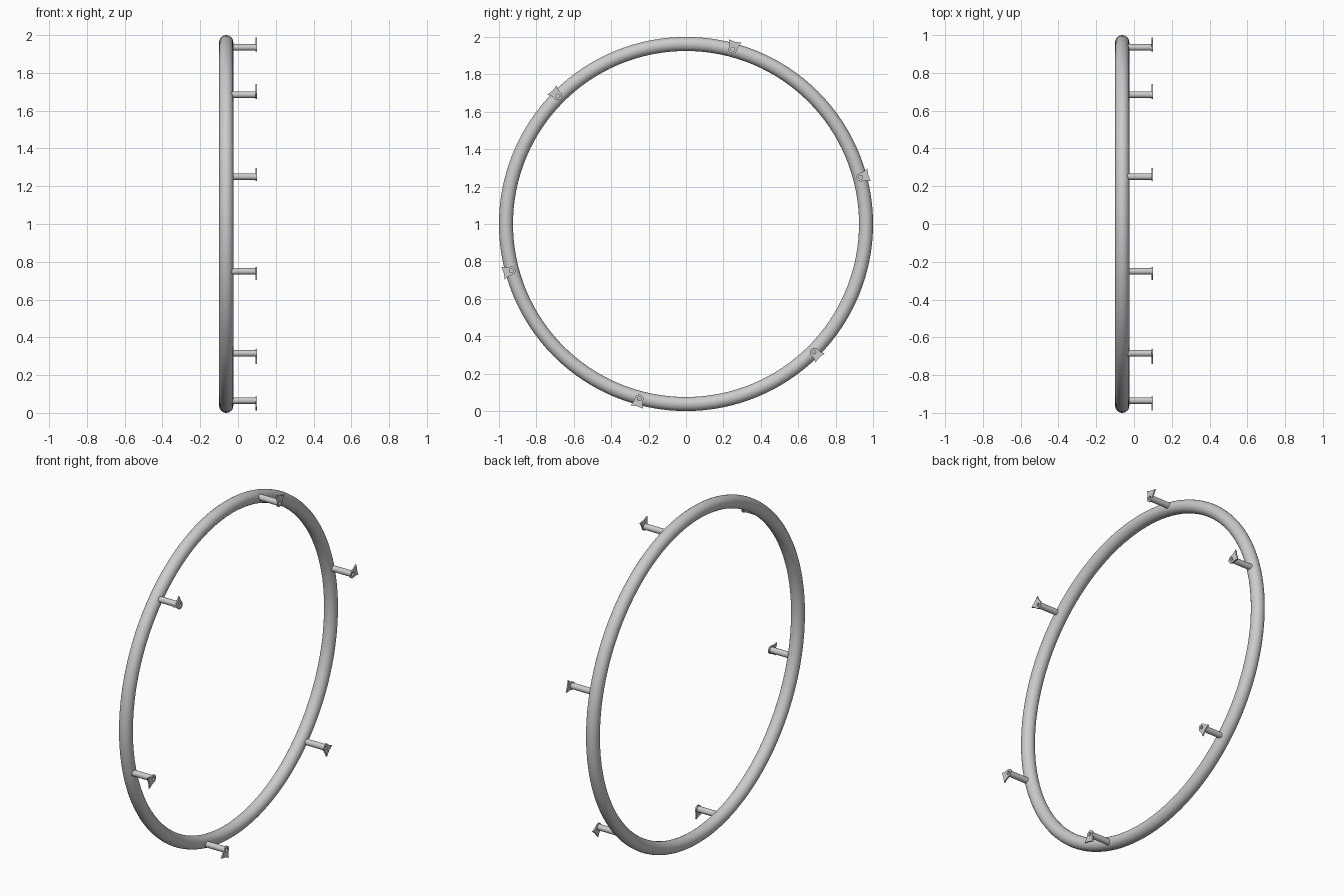
import bpy, bmesh, math
from mathutils import Matrix, Vector

if "Cube" in bpy.data.objects:
    bpy.data.objects.remove(bpy.data.objects["Cube"])

TUBE = 0.0375          # ring tube radius
POST_R = 0.968         # distance of posts from the ring centre
CENTRE = Vector((0, 0, 1))


def finish(bm, name, angle):
    bmesh.ops.recalc_face_normals(bm, faces=bm.faces)
    me = bpy.data.meshes.new(name)
    bm.to_mesh(me)
    bm.free()
    ob = bpy.data.objects.new(name, me)
    bpy.context.collection.objects.link(ob)
    bpy.ops.object.select_all(action='DESELECT')
    bpy.context.view_layer.objects.active = ob
    ob.select_set(True)
    bpy.ops.object.shade_smooth_by_angle(angle=math.radians(angle))
    return ob


def extruded_ring(name, outer, inner, x0, x1):
    """Solid between two matching loops of (tangent, radial) points, from x0 to x1."""
    bm = bmesh.new()
    loops = [[bm.verts.new((x, t, r)) for t, r in pts]
             for x, pts in ((x0, outer), (x1, outer), (x1, inner), (x0, inner))]
    n = len(outer)
    for k in range(4):
        a, b = loops[k], loops[(k + 1) % 4]
        for i in range(n):
            j = (i + 1) % n
            bm.faces.new((a[i], a[j], b[j], b[i]))
    return finish(bm, name, 35)


def circle(radius, angles):
    return [(radius * math.cos(a), radius * math.sin(a)) for a in angles]


# Main ring
bpy.ops.mesh.primitive_torus_add(
    major_segments=128, minor_segments=24, major_radius=1 - TUBE, minor_radius=TUBE,
    location=(-0.1 + TUBE, 0, 1), rotation=(0, math.pi / 2, 0))
ring = bpy.context.object
ring.name = "ring"
bpy.ops.object.shade_smooth()

# Mounting plate outline: rounded inside end, concave flanks, wide outer edge
right = [(0.023, 0.006), (0.025, 0.020), (0.029, 0.033), (0.035, 0.045)]
outline = ([(0, 0.041)] + [(-t, r) for t, r in reversed(right)]
           + circle(0.023, [math.pi + math.pi * i / 12 for i in range(13)]) + right)
hole = circle(0.010, [math.atan2(r, t) for t, r in outline])
round_angles = [2 * math.pi * i / 24 for i in range(24)]

# Six standoffs around the ring
for k in range(6):
    a = math.radians(45 + 60 * k)
    place = (Matrix.Translation(CENTRE) @ Matrix.Rotation(a, 4, 'X')
             @ Matrix.Translation((0, 0, POST_R)))
    post = extruded_ring(f"post_{k + 1}", circle(0.0175, round_angles),
                         circle(0.012, round_angles), -0.05, 0.093)
    plate = extruded_ring(f"mounting_plate_{k + 1}", outline, hole, 0.092, 0.1)
    post.matrix_world = place
    plate.matrix_world = place
